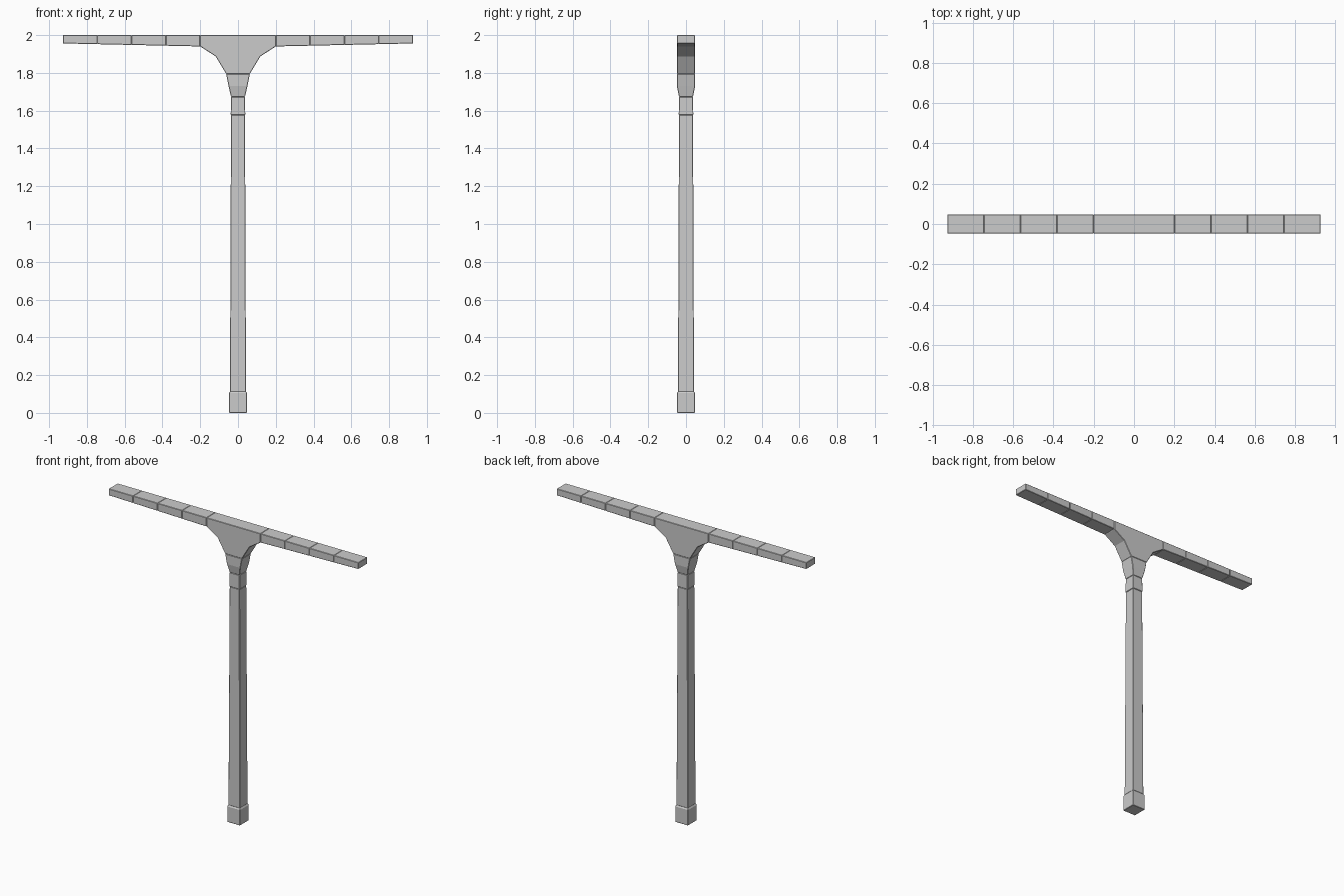
import bpy, bmesh

if "Cube" in bpy.data.objects:
    bpy.data.objects.remove(bpy.data.objects["Cube"])

HALF_DEPTH = 0.048
BEVEL = 0.0025


def finish(name, bm):
    bmesh.ops.recalc_face_normals(bm, faces=bm.faces)
    mesh = bpy.data.meshes.new(name)
    bm.to_mesh(mesh)
    bm.free()
    ob = bpy.data.objects.new(name, mesh)
    bpy.context.collection.objects.link(ob)
    mod = ob.modifiers.new("worn_edges", 'BEVEL')
    mod.width = BEVEL
    mod.segments = 1
    mod.limit_method = 'ANGLE'
    mod.angle_limit = 0.9
    return ob


def loft(name, sections):
    """Stack of rectangles given as (z, half_x, half_y)."""
    bm = bmesh.new()
    rings = [[bm.verts.new((sx * hx, sy * hy, z))
              for sx, sy in ((-1, -1), (1, -1), (1, 1), (-1, 1))]
             for z, hx, hy in sections]
    for a, b in zip(rings, rings[1:]):
        for i in range(4):
            j = (i + 1) % 4
            bm.faces.new((a[i], a[j], b[j], b[i]))
    bm.faces.new(rings[0][::-1])
    bm.faces.new(rings[-1])
    return finish(name, bm)


def slab(name, profile):
    """Front (x, z) profile extruded through the depth."""
    bm = bmesh.new()
    face = bm.faces.new([bm.verts.new((x, -HALF_DEPTH, z)) for x, z in profile])
    out = bmesh.ops.extrude_face_region(bm, geom=[face])
    verts = [v for v in out["geom"] if isinstance(v, bmesh.types.BMVert)]
    bmesh.ops.translate(bm, verts=verts, vec=(0, 2 * HALF_DEPTH, 0))
    return finish(name, bm)


# Column: foot block, tapered shaft, collar, flared neck
loft("foot_block", [(0, .048, .048), (.104, .048, .048), (.114, .042, .042)])
loft("shaft", [(.112, .0425, .0425), (1.578, .037, .037)])
loft("collar", [(1.578, .0385, .0385), (1.673, .0375, .0375)])
loft("flared_neck", [(1.673, .037, .037), (1.73, .050, HALF_DEPTH),
                     (1.795, .063, HALF_DEPTH)])

# Central bracket carrying the beam
half = [(.063, 1.795), (.118, 1.887), (.20, 1.94), (.20, 2.0)]
slab("bracket", half + [(-x, z) for x, z in reversed(half)])

# Segmented arms, thinning slightly towards the tips
START, END, COUNT = .20, .927, 4


def underside(x):
    return 1.94 + .016 * (x - START) / (END - START)


step = (END - START) / COUNT
for side, label in ((1, "right"), (-1, "left")):
    for i in range(COUNT):
        a, b = START + i * step, START + (i + 1) * step
        slab(f"{label}_arm_segment_{i + 1}",
             [(side * a, underside(a)), (side * b, underside(b)),
              (side * b, 2.0), (side * a, 2.0)])
